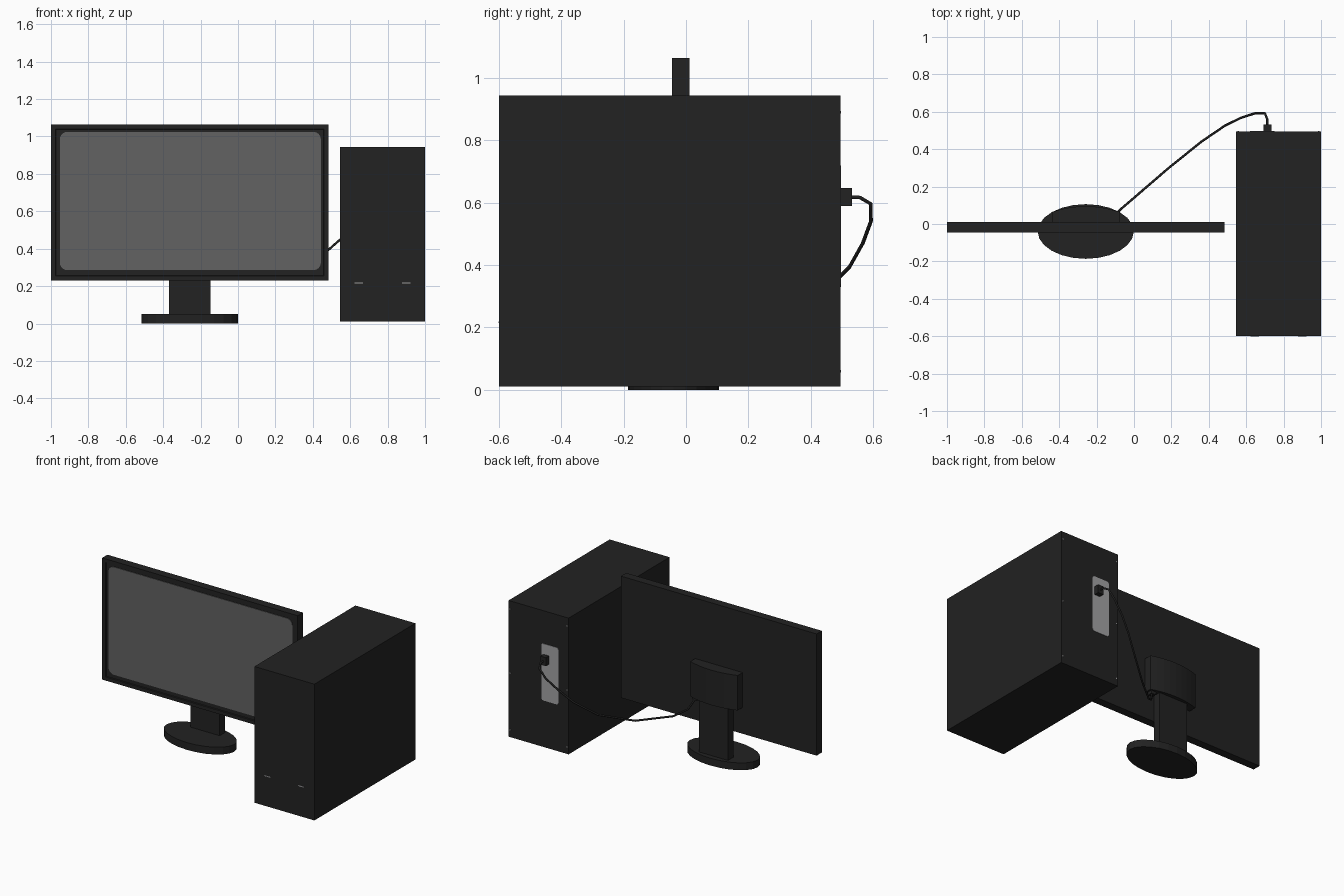
import bpy, bmesh, math

if "Cube" in bpy.data.objects:
    bpy.data.objects.remove(bpy.data.objects["Cube"])


def material(name, r, g, b):
    m = bpy.data.materials.new(name)
    m.diffuse_color = (r, g, b, 1)
    m.use_nodes = True
    m.node_tree.nodes["Principled BSDF"].inputs["Base Color"].default_value = m.diffuse_color
    return m


BLACK = material("black plastic", 0.016, 0.016, 0.016)
SCREEN = material("screen grey", 0.122, 0.122, 0.122)
STEEL = material("steel grey", 0.36, 0.36, 0.37)


def finish(name, bm, mat):
    bmesh.ops.recalc_face_normals(bm, faces=bm.faces)
    me = bpy.data.meshes.new(name)
    bm.to_mesh(me)
    bm.free()
    ob = bpy.data.objects.new(name, me)
    me.materials.append(mat)
    bpy.context.collection.objects.link(ob)
    return ob


def box(name, x, y, z, mat):
    bm = bmesh.new()
    bmesh.ops.create_cube(bm, size=1)
    for v in bm.verts:
        v.co = [lo + (c + 0.5) * (hi - lo) for c, (lo, hi) in zip(v.co, (x, y, z))]
    return finish(name, bm, mat)


def prism(name, points, offset, mat):
    """Extrude a closed outline of 3D points along an offset."""
    bm = bmesh.new()
    face = bm.faces.new([bm.verts.new(p) for p in points])
    ext = bmesh.ops.extrude_face_region(bm, geom=[face], use_keep_orig=True)
    moved = [g for g in ext["geom"] if isinstance(g, bmesh.types.BMVert)]
    bmesh.ops.translate(bm, verts=moved, vec=offset)
    return finish(name, bm, mat)


def rounded(x, z, y, r, n=4):
    """Rounded rectangle outline in the xz plane."""
    pts = []
    for k, (cx, cz) in enumerate([(x[1] - r, z[1] - r), (x[0] + r, z[1] - r),
                                  (x[0] + r, z[0] + r), (x[1] - r, z[0] + r)]):
        for i in range(n + 1):
            a = math.pi / 2 * (k + i / n)
            pts.append((cx + r * math.cos(a), y, cz + r * math.sin(a)))
    return pts


CX = -0.258  # monitor centre line

# Monitor housing with a shallow recess behind the bezel
monitor = box("monitor_housing", (-1, 0.485), (-0.045, 0.012), (0.23, 1.065), BLACK)
bm = bmesh.new()
bm.from_mesh(monitor.data)
front = [f for f in bm.faces if f.normal.y < -0.9]
bmesh.ops.inset_region(bm, faces=front, thickness=0.035)
bmesh.ops.inset_region(bm, faces=front, thickness=0.004, depth=-0.006)
bm.to_mesh(monitor.data)
bm.free()

# Screen panel
prism("screen", rounded((-0.953, 0.443), (0.285, 1.025), -0.039, 0.04), (0, -0.004, 0), SCREEN)

# Stand: oval foot, neck and bowed mounting hub
foot = [(CX + 0.257 * math.cos(2 * math.pi * i / 24), -0.04 + 0.146 * math.sin(2 * math.pi * i / 24), 0)
        for i in range(24)]
prism("stand_foot", foot, (0, 0, 0.05), BLACK)
box("stand_neck", (CX - 0.11, CX + 0.11), (0.013, 0.07), (0.045, 0.45), BLACK)
hub = [(CX - 0.18, 0.01, 0.41), (CX + 0.18, 0.01, 0.41)]
for i in range(9):
    t = 1 - i / 4
    hub.append((CX + 0.18 * t, 0.065 + 0.03 * (1 - t * t), 0.41))
prism("mounting_hub", hub, (0, 0, 0.24), BLACK)

# Computer case with rear port plate
box("computer_case", (0.545, 1), (-0.6, 0.495), (0.01, 0.945), BLACK)
prism("port_plate", rounded((0.62, 0.75), (0.33, 0.72), 0.493, 0.015), (0, 0.005, 0), STEEL)

# Small front trim slots and rear screws
for x in (0.645, 0.9):
    box("front_trim", (x - 0.022, x + 0.022), (-0.601, -0.598), (0.214, 0.22), STEEL)
for x in (0.557, 0.988):
    for z in (0.06, 0.45, 0.89):
        box("rear_screw", (x - 0.004, x + 0.004), (0.492, 0.497), (z - 0.004, z + 0.004), STEEL)

# Cable plugs
box("case_plug", (0.692, 0.734), (0.49, 0.532), (0.59, 0.648), BLACK)
box("monitor_plug", (-0.125, -0.09), (0.025, 0.06), (0.39, 0.42), BLACK)

# Cable hanging between the plugs
path = [(0.713, 0.52, 0.619), (0.713, 0.558, 0.617), (0.70, 0.592, 0.597), (0.65, 0.593, 0.54),
        (0.57, 0.567, 0.47), (0.485, 0.525, 0.395), (0.36, 0.44, 0.31), (0.18, 0.295, 0.262),
        (0.0, 0.14, 0.282), (-0.07, 0.08, 0.325), (-0.107, 0.045, 0.4)]
cu = bpy.data.curves.new("cable", "CURVE")
cu.dimensions = "3D"
cu.bevel_depth = 0.0065
cu.bevel_resolution = 1
cu.use_fill_caps = True
sp = cu.splines.new("POLY")
sp.points.add(len(path) - 1)
for p, co in zip(sp.points, path):
    p.co = (*co, 1)
cu.materials.append(BLACK)
bpy.context.collection.objects.link(bpy.data.objects.new("cable", cu))
